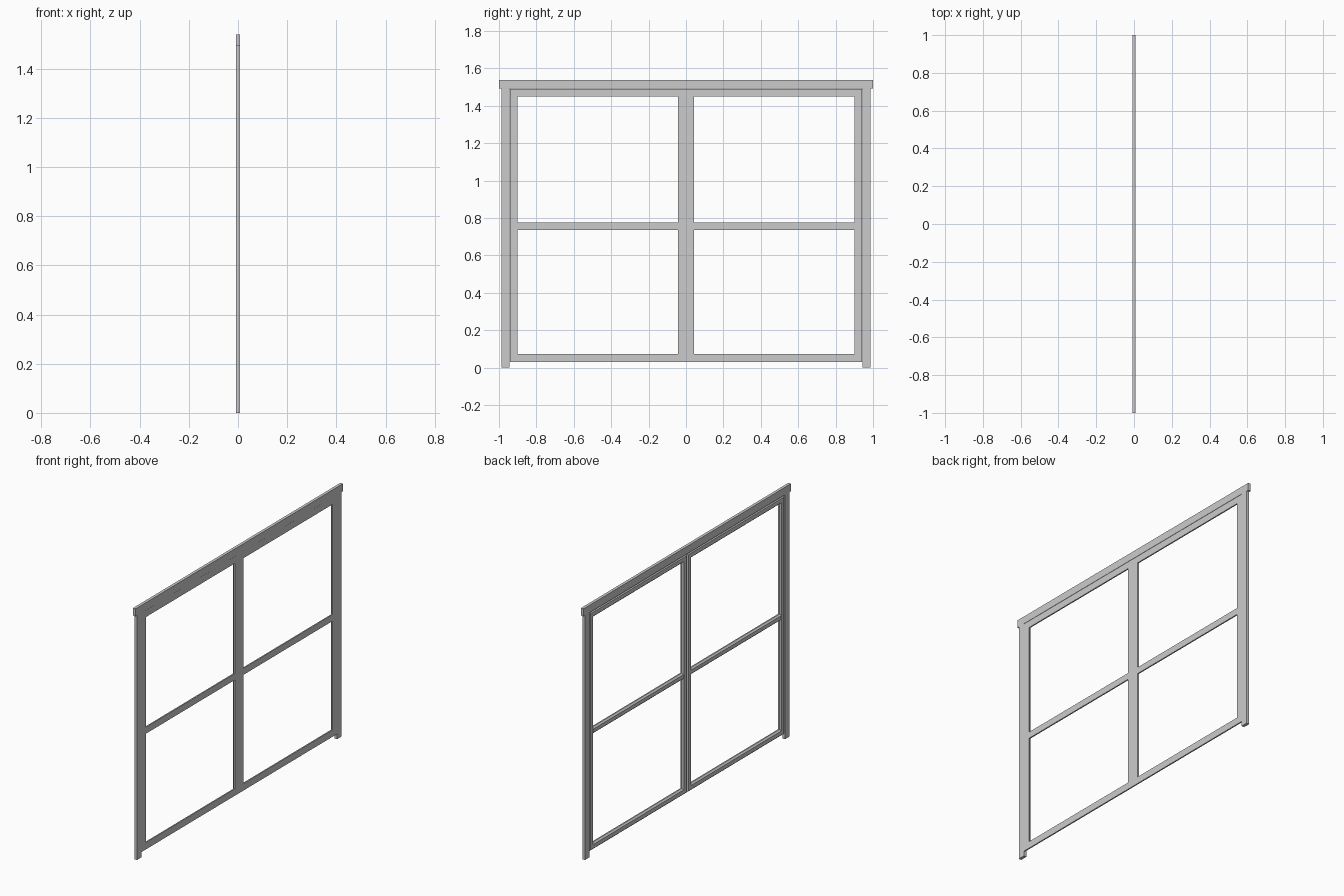
import bpy, bmesh

if "Cube" in bpy.data.objects:
    bpy.data.objects.remove(bpy.data.objects["Cube"])

XF, XB = 0.009, -0.009   # plain face (+x) and moulded face (-x)
C = 0.009                # chamfer on the moulded face


def make(name, rings, closed):
    """Skin a list of equal-length profile rings."""
    bm = bmesh.new()
    rs = [[bm.verts.new(p) for p in r] for r in rings]
    n = len(rs[0])
    pairs = list(zip(rs, rs[1:] + rs[:1])) if closed else list(zip(rs, rs[1:]))
    for a, b in pairs:
        for i in range(n):
            j = (i + 1) % n
            bm.faces.new((a[i], a[j], b[j], b[i]))
    if not closed:
        bm.faces.new(rs[0])
        bm.faces.new(rs[-1])
    bmesh.ops.recalc_face_normals(bm, faces=bm.faces)
    me = bpy.data.meshes.new(name)
    bm.to_mesh(me)
    bm.free()
    ob = bpy.data.objects.new(name, me)
    bpy.context.collection.objects.link(ob)
    return ob


def profile(w, xf):
    """Bar section as (offset across the bar, depth)."""
    return [(0, xf), (0, XB + C), (C, XB), (w - C, XB), (w, XB + C), (w, xf)]


def box(name, y0, y1, z0, z1):
    sec = [(XF, y0), (XB, y0), (XB, y1), (XF, y1)]
    return make(name, [[(x, y, z) for x, y in sec] for z in (z0, z1)], False)


# outer frame: two jambs and an overhanging header
box("left_jamb", -0.987, -0.943, 0, 1.492)
box("right_jamb", 0.943, 0.987, 0, 1.492)
box("header", -1, 1, 1.492, 1.538)

# two leaves, each a mitred moulded frame with a middle bar
W = 0.042
Z0, Z1 = 0.031, 1.491
for side, y0, y1 in (("left", -0.942, 0.0), ("right", 0.0, 0.942)):
    sec = profile(W, XF - 0.001)
    corners = [(y0, Z0, 1, 1), (y1, Z0, -1, 1), (y1, Z1, -1, -1), (y0, Z1, 1, -1)]
    make(side + "_leaf_frame",
         [[(x, y + sy * d, z + sz * d) for d, x in sec] for y, z, sy, sz in corners],
         True)
    bar = profile(0.04, XF - 0.001)
    ends = (y0 + W - 0.005, y1 - W + 0.005)
    make(side + "_glazing_bar",
         [[(x, y, 0.737 + d) for d, x in bar] for y in ends], False)
